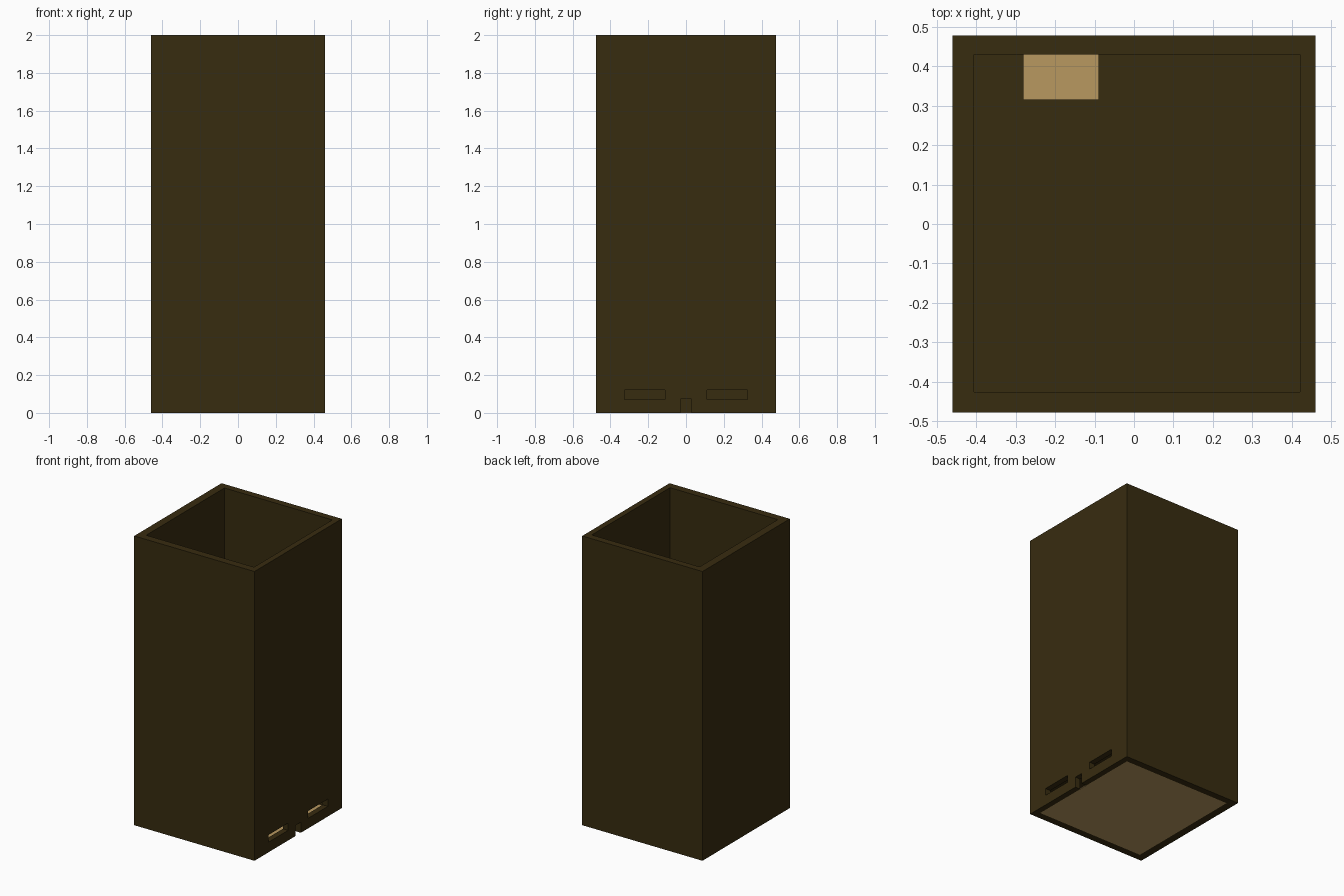
import bpy
import bmesh
from mathutils import Vector

cube = bpy.data.objects.get("Cube")
if cube:
    bpy.data.objects.remove(cube, do_unlink=True)


def material(name, colour):
    mat = bpy.data.materials.new(name)
    mat.use_nodes = True
    mat.diffuse_color = (*colour, 1)
    bsdf = mat.node_tree.nodes["Principled BSDF"]
    bsdf.inputs["Base Color"].default_value = (*colour, 1)
    bsdf.inputs["Roughness"].default_value = 0.8
    return mat


dark = material("dark brown", (0.039, 0.025, 0.005))
tan = material("tan", (0.479, 0.314, 0.117))


def box(name, low, high, mat=None):
    """Axis-aligned box between two corners."""
    low, high = Vector(low), Vector(high)
    bm = bmesh.new()
    bmesh.ops.create_cube(bm, size=1)
    for v in bm.verts:
        v.co = (low + high) / 2 + v.co * (high - low)
    mesh = bpy.data.meshes.new(name)
    bm.to_mesh(mesh)
    bm.free()
    if mat:
        mesh.materials.append(mat)
    obj = bpy.data.objects.new(name, mesh)
    bpy.context.collection.objects.link(obj)
    return obj


def cut(target, low, high):
    """Cut a box out of the target and discard the cutter."""
    cutter = box("cutter", low, high)
    cutter.hide_render = True
    mod = target.modifiers.new("cut", "BOOLEAN")
    mod.operation, mod.solver, mod.object = "DIFFERENCE", "EXACT", cutter
    bpy.context.view_layer.update()
    graph = bpy.context.evaluated_depsgraph_get()
    mesh = bpy.data.meshes.new_from_object(target.evaluated_get(graph))
    target.modifiers.clear()
    target.data = mesh
    bpy.data.objects.remove(cutter, do_unlink=True)


# Inner cavity limits
X0, X1, Y0, Y1 = -0.405, 0.42, -0.425, 0.43

# Tall hollow casing
casing = box("casing", (-0.46, -0.477, 0), (0.46, 0.477, 2), dark)
cut(casing, (X0, Y0, -0.1), (X1, Y1, 2.1))

# Two drain slots and a small notch through the left wall
for side in (-1, 1):
    ys = sorted((side * 0.11, side * 0.325))
    cut(casing, (X1 - 0.02, ys[0], 0.07), (0.5, ys[1], 0.12))
cut(casing, (X1 - 0.02, -0.03, -0.1), (0.5, 0.03, 0.073))

# Raised inner floor with an opening by the back wall
shelf = box("inner_floor", (X0, Y0, 0.15), (X1, Y1, 0.19), dark)
cut(shelf, (-0.28, 0.315, 0.1), (-0.09, 0.5, 0.25))

# Thin base sheet
box("base_sheet", (X0, Y0, 0), (X1, Y1, 0.006), tan)
